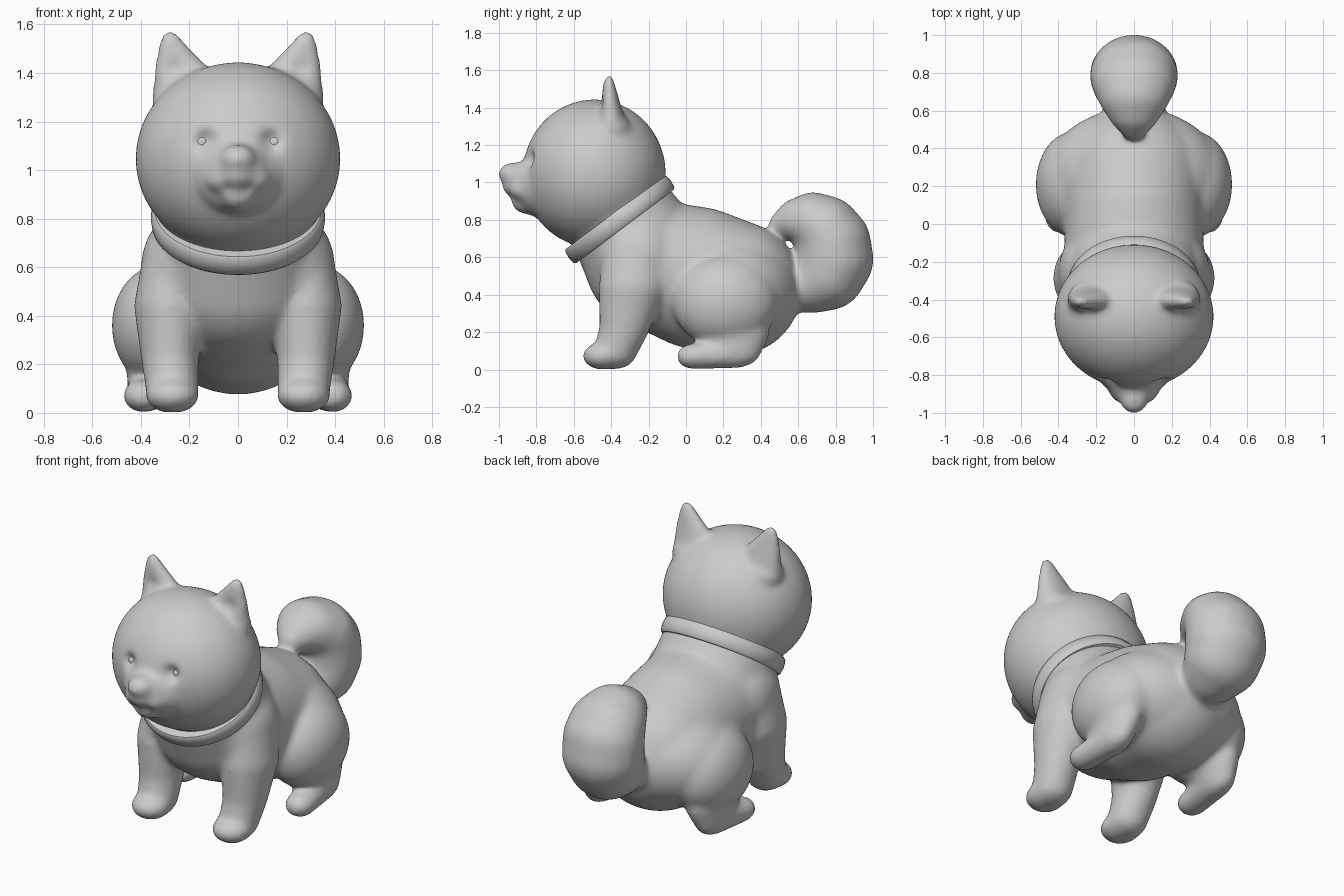
import bpy, bmesh, math
from mathutils import Matrix, Vector


def blob(bm, c, r, sub=4):
    """Ellipsoid at c with radii r."""
    m = Matrix.Translation(c) @ Matrix.Diagonal((*r, 1))
    bmesh.ops.create_icosphere(bm, subdivisions=sub, radius=1, matrix=m)


def sweep(bm, keys, steps=7, sub=3):
    """Chain of ellipsoids; each key is (x, y, z, rx, ry, rz)."""
    keys = [Vector(k) for k in keys]
    for a, b in zip(keys, keys[1:]):
        for i in range(steps + 1):
            k = a.lerp(b, i / steps)
            blob(bm, k[:3], k[3:], sub)


def new_object(name, bm):
    me = bpy.data.meshes.new(name)
    bm.to_mesh(me)
    bm.free()
    ob = bpy.data.objects.new(name, me)
    bpy.context.collection.objects.link(ob)
    return ob


bm = bmesh.new()
# Head
blob(bm, (0, -0.49, 1.047), (0.422, 0.382, 0.397), 5)
# Muzzle, nose and chin
blob(bm, (0, -0.79, 0.985), (0.19, 0.125, 0.17))
blob(bm, (0, -0.84, 1.0), (0.13, 0.13, 0.12))
blob(bm, (0, -0.927, 1.045), (0.076, 0.078, 0.062))
blob(bm, (0, -0.90, 0.985), (0.08, 0.085, 0.07))
blob(bm, (0, -0.855, 0.905), (0.08, 0.08, 0.075))
# Trunk from neck to rump
sweep(bm, [(0, -0.36, 0.84, 0.33, 0.29, 0.29),
           (0, -0.20, 0.57, 0.37, 0.34, 0.34),
           (0, 0.06, 0.49, 0.37, 0.38, 0.38),
           (0, 0.26, 0.435, 0.38, 0.36, 0.36)], 9, 4)
blob(bm, (0, 0.25, 0.42), (0.47, 0.365, 0.31), 5)
# Curled tail
sweep(bm, [(0, 0.55, 0.45, 0.14, 0.14, 0.14),
           (0, 0.68, 0.465, 0.18, 0.165, 0.165),
           (0, 0.76, 0.515, 0.22, 0.20, 0.20),
           (0, 0.79, 0.59, 0.235, 0.215, 0.21),
           (0, 0.785, 0.68, 0.235, 0.205, 0.20),
           (0, 0.75, 0.745, 0.225, 0.185, 0.185),
           (0, 0.68, 0.79, 0.19, 0.155, 0.16),
           (0, 0.59, 0.80, 0.14, 0.11, 0.115),
           (0, 0.515, 0.775, 0.08, 0.075, 0.07)])
for s in (-1, 1):
    # Cheek of the muzzle
    blob(bm, (s * 0.06, -0.865, 0.965), (0.078, 0.085, 0.065))
    # Ear
    blob(bm, (s * 0.215, -0.40, 1.285), (0.14, 0.11, 0.09))
    sweep(bm, [(s * 0.22, -0.40, 1.30, 0.135, 0.085, 0.07),
               (s * 0.235, -0.405, 1.42, 0.112, 0.055, 0.04),
               (s * 0.265, -0.41, 1.50, 0.068, 0.038, 0.03),
               (s * 0.28, -0.412, 1.55, 0.038, 0.028, 0.025)])
    # Shoulder
    blob(bm, (s * 0.20, -0.25, 0.60), (0.20, 0.23, 0.24))
    # Front leg and paw
    sweep(bm, [(s * 0.265, -0.26, 0.62, 0.13, 0.18, 0.18),
               (s * 0.28, -0.285, 0.44, 0.15, 0.185, 0.13),
               (s * 0.28, -0.33, 0.22, 0.12, 0.135, 0.10),
               (s * 0.27, -0.38, 0.09, 0.11, 0.117, 0.09),
               (s * 0.27, -0.44, 0.072, 0.112, 0.115, 0.075)])
    # Thigh, lower leg and hind foot
    blob(bm, (s * 0.32, 0.21, 0.36), (0.20, 0.28, 0.25), 5)
    sweep(bm, [(s * 0.35, 0.25, 0.20, 0.11, 0.20, 0.13),
               (s * 0.37, 0.25, 0.09, 0.085, 0.15, 0.085),
               (s * 0.39, 0.04, 0.07, 0.084, 0.093, 0.07)])

# Fuse the body parts into one soft skin
body = new_object("puppy_body", bm)
rm = body.modifiers.new("fuse", 'REMESH')
rm.mode = 'VOXEL'
rm.voxel_size = 0.013
sm = body.modifiers.new("soften", 'SMOOTH')
sm.factor = 0.5
sm.iterations = 26
dg = bpy.context.evaluated_depsgraph_get()
skin = bpy.data.meshes.new_from_object(body.evaluated_get(dg))
body.modifiers.clear()
body.data = skin

# Press in eye sockets, ear hollows and mouth; flatten soles
dents = [((0.135, -0.835, 1.12), 0.042, 0.04),
         ((0.26, -0.46, 1.42), 0.04, 0.012),
         ((0.05, -0.95, 0.915), 0.025, 0.012)]
for v in skin.vertices:
    p = Vector((abs(v.co.x), v.co.y, v.co.z))
    for c, radius, depth in dents:
        d = (p - Vector(c)).length / radius
        if d < 4:
            v.co.y += depth * math.exp(-d * d)
    v.co.z = max(v.co.z, 0.004)
skin.shade_smooth()

# Eyes, set deep in the sockets
for s, side in ((-1, "left"), (1, "right")):
    bm = bmesh.new()
    blob(bm, (s * 0.15, -0.778, 1.112), (0.036, 0.036, 0.036), 3)
    new_object("eye_" + side, bm).data.shade_smooth()

# Collar: spun band, tilted around the neck
bm = bmesh.new()
prof = [(0.27, -0.047), (0.328, -0.047), (0.337, -0.037), (0.342, 0),
        (0.337, 0.037), (0.328, 0.047), (0.27, 0.047)]
vs = [bm.verts.new((r, 0, z)) for r, z in prof]
es = [bm.edges.new((vs[i], vs[(i + 1) % len(vs)])) for i in range(len(vs))]
bmesh.ops.spin(bm, geom=vs + es, cent=(0, 0, 0), axis=(0, 0, 1),
               angle=math.tau, steps=64, use_duplicate=False)
bmesh.ops.remove_doubles(bm, verts=bm.verts, dist=0.0005)
bmesh.ops.recalc_face_normals(bm, faces=bm.faces)
m = (Matrix.Translation((0, -0.354, 0.803)) @ Matrix.Rotation(math.radians(37), 4, 'X')
     @ Matrix.Diagonal((1.05, 1, 1, 1)))
bmesh.ops.transform(bm, matrix=m, verts=bm.verts)
collar = new_object("collar", bm)
bpy.context.view_layer.objects.active = collar
collar.select_set(True)
bpy.ops.object.shade_smooth_by_angle(angle=math.radians(40))
